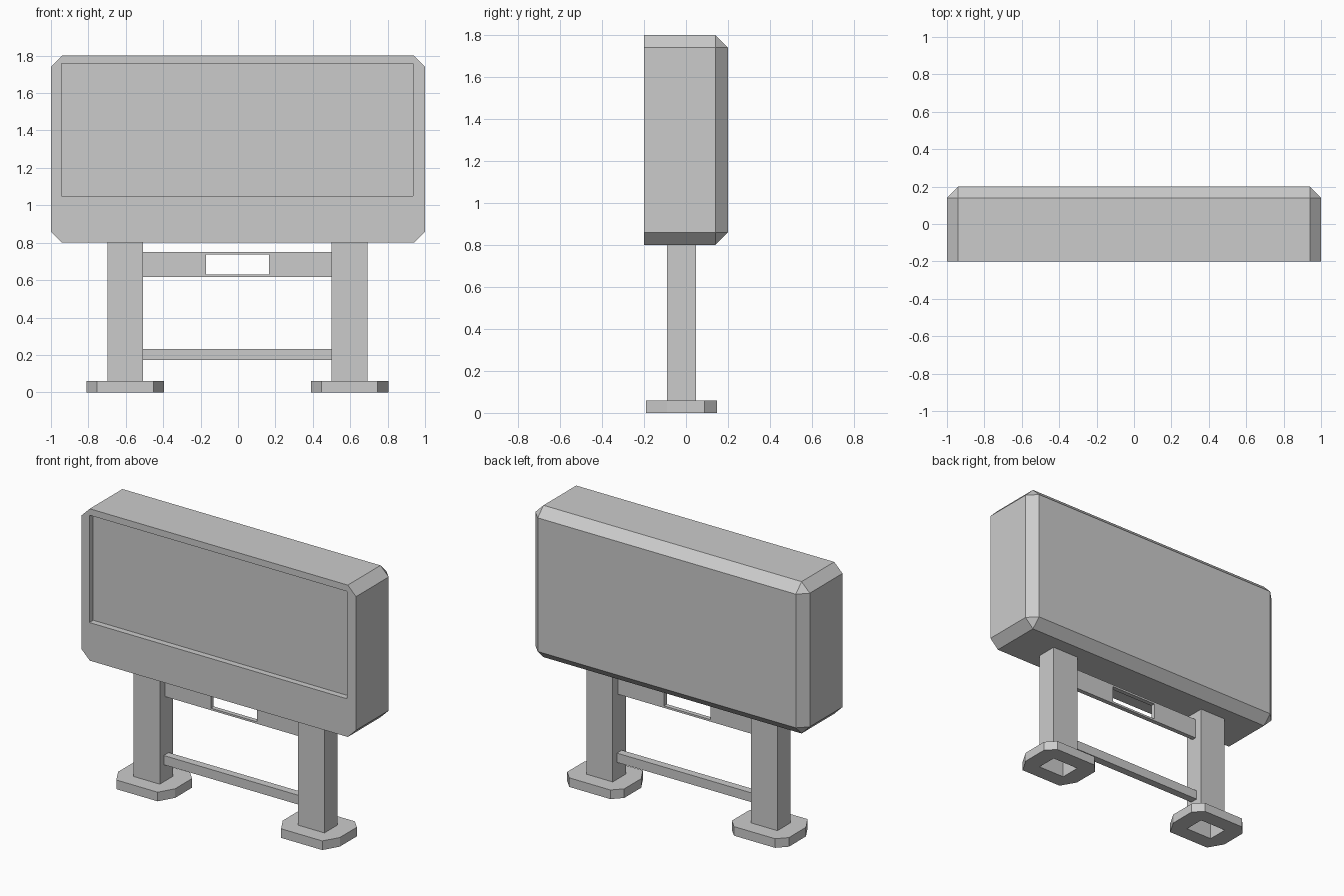
import bpy, bmesh

if "Cube" in bpy.data.objects:
    bpy.data.objects.remove(bpy.data.objects["Cube"])


def finish(bm, name):
    bmesh.ops.recalc_face_normals(bm, faces=bm.faces[:])
    me = bpy.data.meshes.new(name)
    bm.to_mesh(me)
    bm.free()
    ob = bpy.data.objects.new(name, me)
    bpy.context.collection.objects.link(ob)
    return ob


def prism(outline, z0, z1, capped=True):
    bm = bmesh.new()
    lo = [bm.verts.new((x, y, z0)) for x, y in outline]
    hi = [bm.verts.new((x, y, z1)) for x, y in outline]
    n = len(outline)
    for i in range(n):
        j = (i + 1) % n
        bm.faces.new((lo[i], lo[j], hi[j], hi[i]))
    if capped:
        bm.faces.new(lo[::-1])
        bm.faces.new(hi)
    return bm


def rect(x0, x1, y0, y1):
    return [(x0, y0), (x1, y0), (x1, y1), (x0, y1)]


def box(name, x, y, z):
    return finish(prism(rect(*x, *y), *z), name)


def cut(ob, x, y, z):
    cutter = box("cutter", x, y, z)
    cutter.hide_render = True
    mod = ob.modifiers.new("cut", 'BOOLEAN')
    mod.operation = 'DIFFERENCE'
    mod.solver = 'EXACT'
    mod.object = cutter
    bpy.context.view_layer.objects.active = ob
    bpy.ops.object.modifier_apply(modifier=mod.name)
    bpy.data.objects.remove(cutter)


# Display housing: every edge chamfered except those around the front face
bm = prism(rect(-1, 1, -0.2, 0.2), 0.8, 1.8)
edges = [e for e in bm.edges if any(v.co.y > 0 for v in e.verts)]
bmesh.ops.bevel(bm, geom=edges, offset=0.06, offset_type='OFFSET',
                segments=1, profile=0.5, affect='EDGES')
housing = finish(bm, "display_housing")

# Recessed panel in the front
cut(housing, (-0.943, 0.936), (-0.3, -0.16), (1.05, 1.757))

# Hollow legs standing on chamfered foot plates
Y0, Y1 = -0.09, 0.047
for side, cx in (("left", -0.603), ("right", 0.597)):
    lx = (cx - 0.096, cx + 0.096)
    finish(prism(rect(*lx, Y0, Y1), 0.06, 0.8, capped=False), side + "_leg")
    half = [(0.15, -0.19), (0.208, -0.09), (0.208, 0.087), (0.15, 0.148)]
    outline = [(cx + x, y) for x, y in half] + [(cx - x, y) for x, y in half[::-1]]
    foot = finish(prism(outline, 0, 0.06), side + "_foot")
    cut(foot, lx, (Y0, Y1), (-0.1, 0.2))

# Cross bars between the legs, the upper one with a window
upper = box("upper_cross_bar", (-0.507, 0.501), (-0.037, -0.007), (0.617, 0.75))
cut(upper, (-0.172, 0.165), (-0.2, 0.2), (0.63, 0.737))
box("lower_cross_bar", (-0.507, 0.501), (-0.048, 0.003), (0.172, 0.233))
